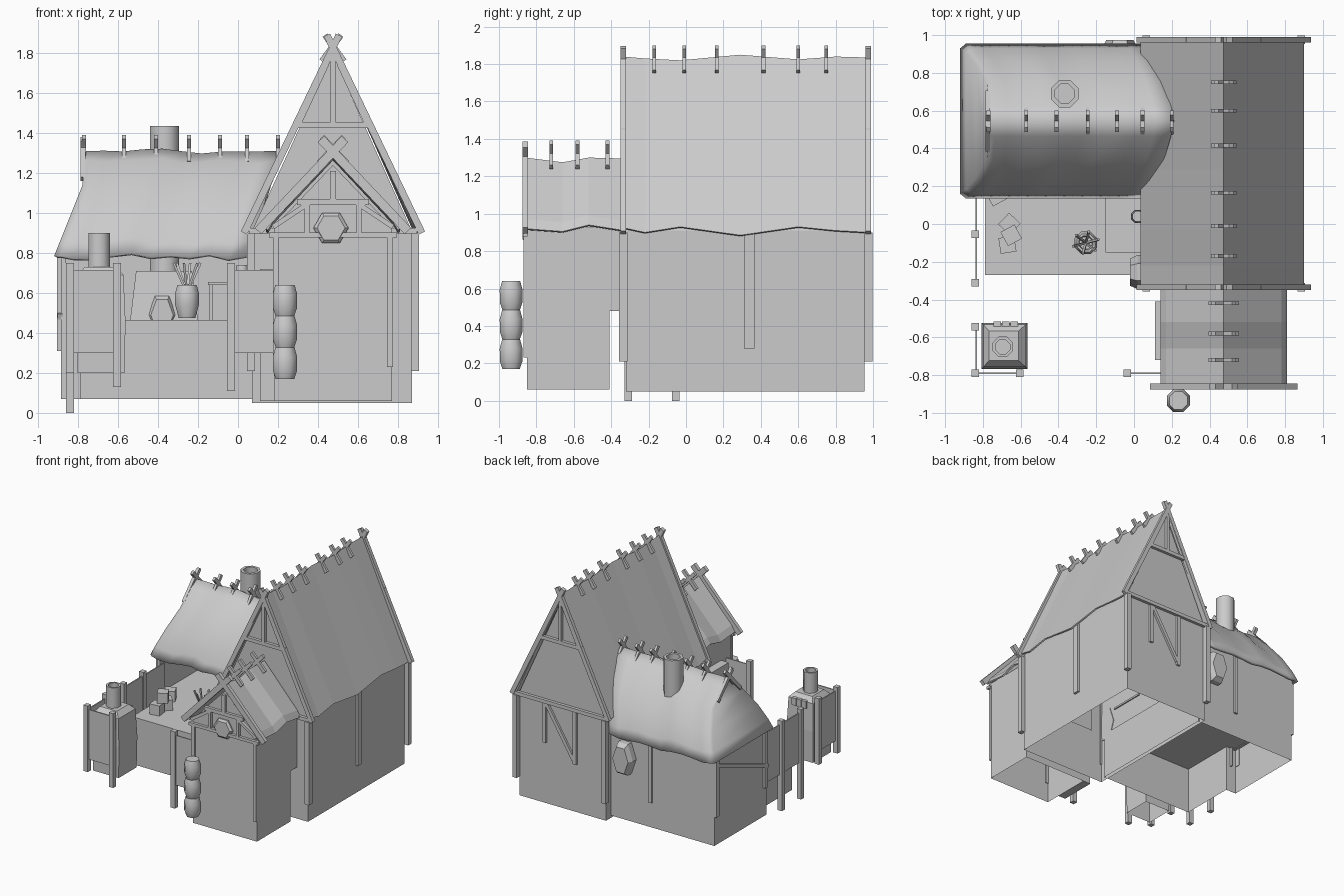
import bpy, bmesh, math, random
from mathutils import Vector

random.seed(4)
old = bpy.data.objects.get("Cube")
if old:
    bpy.data.objects.remove(old)

mat = bpy.data.materials.new("plain_grey")
mat.use_nodes = True
GREY = (0.6, 0.6, 0.6, 1)
mat.diffuse_color = GREY
mat.node_tree.nodes["Principled BSDF"].inputs["Base Color"].default_value = GREY


def make(name, verts, faces, recalc=True):
    bm = bmesh.new()
    vs = [bm.verts.new(v) for v in verts]
    for f in faces:
        bm.faces.new([vs[i] for i in f])
    bm.normal_update()
    if recalc:
        bmesh.ops.recalc_face_normals(bm, faces=bm.faces)
    elif sum(f.normal.z for f in bm.faces) < 0:
        bmesh.ops.reverse_faces(bm, faces=bm.faces)
    me = bpy.data.meshes.new(name)
    bm.to_mesh(me)
    bm.free()
    me.materials.append(mat)
    ob = bpy.data.objects.new(name, me)
    bpy.context.collection.objects.link(ob)
    return ob


def smooth(ob, degrees):
    bpy.ops.object.select_all(action="DESELECT")
    ob.select_set(True)
    bpy.context.view_layer.objects.active = ob
    bpy.ops.object.shade_smooth_by_angle(angle=math.radians(degrees))


def loft(name, rings, caps="both", skip_side=None):
    """Closed rings of equal size joined in order; caps is both, top or none."""
    n, m = len(rings[0]), len(rings)
    faces = [(k * n + i, k * n + (i + 1) % n, (k + 1) * n + (i + 1) % n, (k + 1) * n + i)
             for k in range(m - 1) for i in range(n) if i != skip_side]
    if caps == "both":
        faces.append(tuple(range(n)))
    if caps != "none":
        faces.append(tuple(range((m - 1) * n, m * n)))
    return make(name, [p for r in rings for p in r], faces)


def rect(cx, cy, hx, hy, z):
    return [(cx - hx, cy - hy, z), (cx + hx, cy - hy, z), (cx + hx, cy + hy, z), (cx - hx, cy + hy, z)]


def box(name, x0, x1, y0, y1, z0, z1, caps="both"):
    c = ((x0 + x1) / 2, (y0 + y1) / 2, (x1 - x0) / 2, (y1 - y0) / 2)
    return loft(name, [rect(*c, z0), rect(*c, z1)], caps)


def post(name, x, y, z0, z1, h=0.02):
    return box(name, x - h, x + h, y - h, y + h, z0, z1)


def house(name, pts, y0, y1):
    """Gabled outline in x and z, pushed along y and open underneath."""
    return loft(name, [[(x, y, z) for x, z in pts] for y in (y0, y1)], "both", 0)


def beam(name, p, q, w=0.03, depth=0.025, axis=(0, 1, 0)):
    p, q, a = Vector(p), Vector(q), Vector(axis)
    s = (q - p).cross(a).normalized() * w / 2
    a = a * depth / 2
    return loft(name, [[c + s + a, c - s + a, c - s - a, c + s - a] for c in (p, q)])


def lathe(name, x, y, prof, n=8):
    rings = [[(x + r * math.cos(2 * math.pi * (i + .5) / n), y + r * math.sin(2 * math.pi * (i + .5) / n), z)
              for i in range(n)] for r, z in prof]
    smooth(loft(name, rings), 60)


def chimney(name, x, y, r, z0, z1):
    lathe(name, x, y, [(r, z0), (r, z1), (r * .7, z1), (r * .7, z1 - .12)])


def shield(name, centre, rx, rz, across, out):
    """Six-sided plaque, slightly tapered outward."""
    centre, across, out = Vector(centre), Vector(across), Vector(out)
    rings = [[centre + out * t + across * rx * k * math.cos(i * math.pi / 3)
              + Vector((0, 0, rz * k * math.sin(i * math.pi / 3))) for i in range(6)]
             for t, k in ((0, 1), (.6, 1), (1, .8))]
    loft(name, rings)


def sheet(name, rows, thick, end_strips=False):
    """Roof sheet from rows of points, thickened inward."""
    n = len(rows[0])
    faces = [(k * n + i, k * n + i + 1, (k + 1) * n + i + 1, (k + 1) * n + i)
             for k in range(len(rows) - 1) for i in range(n - 1)]
    if end_strips:
        half = n // 2
        faces += [(i + 1, i, n - 1 - i, n - 2 - i) for i in range(half - 1)]
        faces.append((half, half - 1, half + 1))
    ob = make(name, [p for r in rows for p in r], faces, False)
    m = ob.modifiers.new("thickness", "SOLIDIFY")
    m.thickness, m.offset = thick, -1
    return ob


def wob(a=0.012):
    return random.uniform(-a, a)


def crosses(name, spots, c, z, reach, along):
    """Crossed sticks straddling a ridge."""
    for i, t in enumerate(spots):
        for s in (-1, 1):
            a, b = c - s * reach, c + s * (reach - .015)
            if along == "y":
                beam(f"{name}_{i}_{s}", (a, t, z - .06), (b, t, z + .07), .03, .02)
            else:
                beam(f"{name}_{i}_{s}", (t, a, z - .06), (t, b, z + .07), .03, .02, (1, 0, 0))


C = 0.475  # ridge line of the house and porch

# main house body and roof
house("house_walls", [(.07, .05), (.87, .05), (.87, .91), (C, 1.79), (.07, .91)], -.32, .955)
rows = [[(.035, y, e), (C, y, r), (.9, y, e)] for y, e, r in
        [(-.335, .925, 1.84), (-.22, .9, 1.83), (-.03, .93, 1.82), (.29, .885, 1.85),
         (.6, .93, 1.825), (.8, .91, 1.84), (.98, .9, 1.835)]]
sheet("house_roof", rows, .012)
crosses("house_ridge_cross", [-.17, -.01, .165, .415, .6, .75], C, 1.82, .055, "y")

# gable timbers at both ends of the house
for end, y in (("front", -.335), ("back", .975)):
    for s in (-1, 1):
        beam(f"{end}_bargeboard_{s}", (C + s * .445, y, .9), (C - s * .03, y, 1.89), .035, .03)
        beam(f"{end}_gable_strut_{s}", (C + s * .17, y, 1.44), (C + s * .03, y, 1.74), .018)
        beam(f"{end}_gable_post_{s}", (C + s * .41, y, .21), (C + s * .41, y, .9), .04, .045)
    beam(f"{end}_tie_beam", (C - .2, y, 1.44), (C + .2, y, 1.44))
    beam(f"{end}_king_post", (C, y, 1.44), (C, y, 1.8), .025)
    beam(f"{end}_eave_beam", (C - .42, y, .91), (C + .42, y, .91))
beam("back_wall_stud_a", (.63, .96, .56), (.63, .96, .9))
beam("back_wall_stud_b", (.35, .96, .45), (.35, .96, .9))
beam("back_wall_brace", (.62, .96, .9), (.36, .96, .48))
box("side_wall_post", .865, .89, .31, .365, .28, .9)

# porch body and roof
box("porch_base", .18, .77, -.85, -.41, .06, .48, "none")
house("porch_walls", [(.18, .48), (.77, .48), (.77, .93), (C, 1.24), (.18, .93)], -.85, -.31)
rows = []
for y, e, r in [(-.86, .97, 1.3), (-.66, .955, 1.275), (-.52, .99, 1.3), (-.33, .96, 1.295)]:
    rows.append([(C - .335, y, e - .05), (C - .305, y, e), (C, y, r), (C + .305, y, e), (C + .335, y, e - .05)])
sheet("porch_roof", rows, .012)
crosses("porch_ridge_cross", [-.72, -.58, -.42], C, 1.31, .07, "y")
for s in (-1, 1):
    beam(f"porch_bargeboard_{s}", (C + s * .375, -.86, .91), (C - s * .06, -.86, 1.37), .045, .03)
    beam(f"porch_brace_{s}", (C + s * .3, -.86, .93), (C + s * .12, -.86, 1.05), .025)
    beam(f"porch_gable_stud_{s}", (C + s * .13, -.86, .89), (C + s * .13, -.86, 1.05), .025)
    beam(f"porch_corner_post_{s}", (C + s * .285, -.855, .23), (C + s * .285, -.855, .9), .03)
beam("porch_tie_beam", (C - .18, -.86, 1.055), (C + .18, -.86, 1.055))
beam("porch_king_post", (C, -.86, 1.06), (C, -.86, 1.21))
beam("porch_eave_beam", (C - .32, -.86, .89), (C + .32, -.86, .89), .025)
box("porch_side_slab", .11, .18, -.72, -.41, .06, .72)

# plaques on the porch, the rear wall and the inner side wall
shield("porch_shield", (.465, -.84, .925), .088, .088, (1, 0, 0), (0, -.035, 0))
shield("rear_shield", (-.075, .88, .6), .09, .15, (1, 0, 0), (0, .095, 0))
shield("side_shield", (.075, -.255, .55), .09, .15, (0, 1, 0), (-.095, 0, 0))

# hanging string of sacks
prof = []
for k in range(3):
    z = .17 + k * .157
    prof += [(.05, z), (.065, z + .04), (.066, z + .11), (.052, z + .157)]
lathe("hanging_sacks", .235, -.935, prof)

# open workshop wing: raised floor with terrace, and two walls
outline = [(-.885, .2), (-.79, .2), (-.79, -.27), (.08, -.27), (.08, .89), (-.885, .89)]
loft("wing_floor", [[(x, y, z) for x, y in outline] for z in (.07, .465)], "top")
box("wing_back_wall", -.885, .08, .86, .89, .46, .86)
box("wing_left_wall", -.885, -.86, .2, .89, .46, .86)
for i, y in enumerate((.23, .87)):
    box(f"wing_left_post_{i}", -.905, -.88, y - .02, y + .02, .31, .82)
beam("wing_left_brace", (-.89, .88, .74), (-.89, .2, .48), .03, .025, (1, 0, 0))
beam("wing_back_post", (-.3, .895, .28), (-.3, .895, .82))

# rounded wing roof with a half-hipped, soft-cornered end
HALF = [(.41, .785), (.385, .86), (.32, .99), (.21, 1.14), (.08, 1.265)]
prof = [(-d, z) for d, z in HALF] + [(0, 1.31)] + [(d, z) for d, z in reversed(HALF)]
rows = []
for k in range(-1, 11):
    t = max(k, 0) / 10
    sag = wob() if 0 < k < 10 else 0
    row = []
    for d, z in prof:
        hip = max(0, min(1, (1.16 - z) / .375))
        h = (z - .785) / .525
        x0, x1 = -.77 - .15 * hip, .05 + .16 * h
        x = x0 + (x1 - x0) * t + (.03 if k == 0 else 0)
        row.append((x, .545 + d * (.94 if k < 0 else 1), z + sag + (wob(.01) if 0 < k < 10 else 0)))
    rows.append(row)
smooth(sheet("wing_roof", rows, .025, True), 75)
crosses("wing_ridge_cross", [-.77, -.57, -.41, -.245, -.09, .045, .2], .545, 1.31, .06, "x")
for s in (-1, 1):
    beam(f"wing_end_board_{s}", (-.775, .545 + s * .15, 1.17), (-.775, .545 - s * .04, 1.37), .03, .025, (1, 0, 0))

# hearth under the wing roof with its chimney
loft("hearth_hood", [rect(-.37, .69, .17, .15, .46), rect(-.37, .69, .14, .12, .71)])
shield("hearth_mouth", (-.38, .58, .49), .07, .11, (1, 0, 0), (0, -.05, 0))
chimney("wing_chimney", -.367, .69, .078, .68, 1.435)

# outdoor furnace with chimney
loft("furnace", [rect(-.685, -.645, .118, .118, .2), rect(-.685, -.645, .122, .122, .46),
                 rect(-.685, -.645, .112, .112, .69), rect(-.69, -.645, .078, .078, .73)], "top")
chimney("furnace_chimney", -.695, -.65, .058, .7, .9)
for i in range(3):
    box(f"furnace_log_{i}", -.745 + i * .045, -.705 + i * .045, -.56, -.515, .64, .7)

# fence posts and panels
for i, (x, y, z0) in enumerate([(-.84, -.055, 0), (-.84, -.31, 0), (-.84, -.545, .2), (-.84, -.79, .2),
                                (-.605, -.79, .13), (-.035, -.79, .11)]):
    post(f"fence_post_{i}", x, y, z0, .75)
for i, (x0, x1, y0, y1) in enumerate([(-.84, -.83, -.31, .22), (-.84, -.83, -.79, -.545),
                                      (-.84, -.605, -.795, -.785), (-.035, .18, -.795, -.785)]):
    box(f"fence_panel_{i}", x0, x1, y0, y1, .3, .715)

# terrace goods: crates, pot with sticks, table and jar
for i, (x, y, z, a) in enumerate([(-.66, 0, .465, .8), (-.67, -.11, .465, .15),
                                  (-.65, -.06, .55, .5), (-.73, .15, .465, .5)]):
    ob = box(f"crate_{i}", -.042, .042, -.042, .042, 0, .085)
    ob.location, ob.rotation_euler = (x, y, z), (0, 0, a)
lathe("stick_pot", -.255, -.1, [(.045, .475), (.064, .54), (.064, .6), (.052, .64), (.04, .64), (.035, .6)])
for i in range(6):
    a = i * math.pi / 3 + .3
    beam(f"stick_{i}", (-.255, -.1, .6), (-.255 + .07 * math.cos(a), -.1 + .06 * math.sin(a), .75), .012, .012)
box("table_top", -.15, .08, -.15, .15, .64, .655)
for i, y in enumerate((-.13, .13)):
    post(f"table_leg_{i}", -.135, y, .465, .645, .01)
lathe("table_jar", .02, .04, [(.025, .655), (.038, .69), (.03, .74), (.02, .74)])
